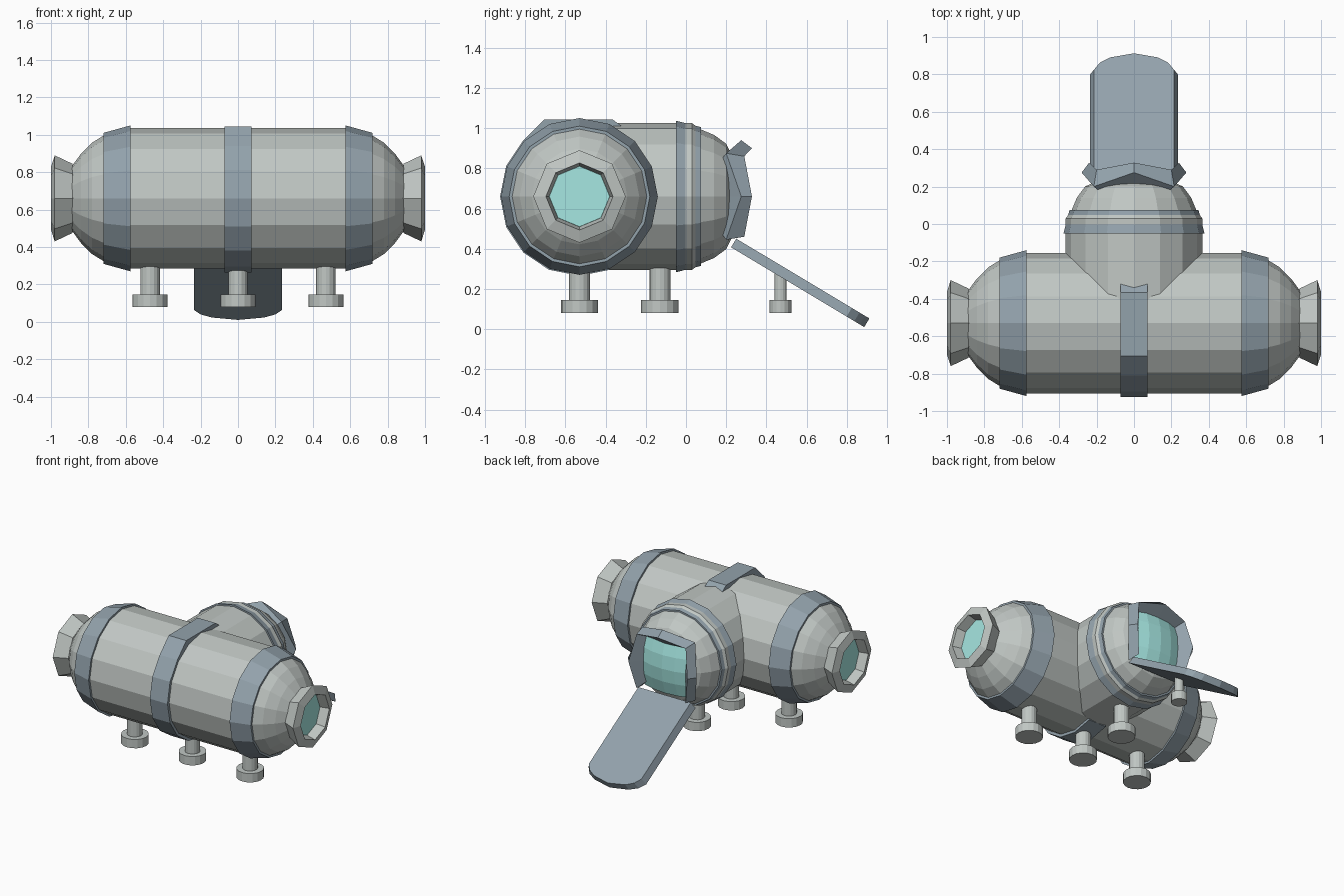
import bpy, bmesh
from math import cos, sin, pi
from mathutils import Vector

if "Cube" in bpy.data.objects:
    bpy.data.objects.remove(bpy.data.objects["Cube"])


def material(name, rgb):
    m = bpy.data.materials.new(name)
    m.diffuse_color = (*rgb, 1)
    m.use_nodes = True
    m.node_tree.nodes["Principled BSDF"].inputs["Base Color"].default_value = m.diffuse_color
    return m


HULL = material("hull_grey", (0.53, 0.57, 0.55))
TRIM = material("trim_blue_grey", (0.29, 0.36, 0.41))
GLASS = material("glass_teal", (0.38, 0.80, 0.76))


def finish(name, verts, faces, mat):
    bm = bmesh.new()
    vs = [bm.verts.new(v) for v in verts]
    for f in faces:
        bm.faces.new([vs[i] for i in f])
    bmesh.ops.remove_doubles(bm, verts=bm.verts, dist=1e-5)
    bmesh.ops.recalc_face_normals(bm, faces=bm.faces)
    me = bpy.data.meshes.new(name)
    bm.to_mesh(me)
    bm.free()
    me.materials.append(mat)
    ob = bpy.data.objects.new(name, me)
    bpy.context.collection.objects.link(ob)
    return ob


def loft(name, rings, mat, closed=False, caps=False):
    """Skin a list of equal-length rings; closed joins last ring to first."""
    n, m = len(rings[0]), len(rings)
    verts = [p for r in rings for p in r]
    faces = []
    for i in range(m if closed else m - 1):
        a, b = i * n, (i + 1) % m * n
        for j in range(n):
            k = (j + 1) % n
            faces.append((a + j, a + k, b + k, b + j))
    if caps:
        faces += [tuple(range(n)), tuple(range((m - 1) * n, m * n))]
    return finish(name, verts, faces, mat)


def lathe(name, profile, axis, n, centre, mat, closed=False, caps=False):
    """Revolve (distance, radius) points about the x, y or z axis."""
    place = {"x": lambda t, a, b: (t, a, b), "y": lambda t, a, b: (a, t, b),
             "z": lambda t, a, b: (a, b, t)}[axis]
    c = Vector(centre)
    rings = [[c + Vector(place(t, r * cos(2 * pi * j / n), r * sin(2 * pi * j / n)))
              for j in range(n)] for t, r in profile]
    return loft(name, rings, mat, closed, caps)


CY, CZ = -0.53, 0.66
AXIS = (0, CY, CZ)

# main hull with domed ends
end = [(0.6, 0.375), (0.72, 0.335), (0.78, 0.298), (0.84, 0.238), (0.89, 0.17)]
hull = [(-x, r) for x, r in reversed(end)] + end
lathe("main_hull", hull, "x", 16, AXIS, HULL, caps=True)

# end bands, portholes and glass, mirrored in x
for s, side in ((-1, "left"), (1, "right")):
    band = [(0.575, 0.36), (0.575, 0.39), (0.72, 0.35), (0.72, 0.32)]
    lathe(side + "_end_band", [(s * x, r) for x, r in band], "x", 16, AXIS, TRIM, closed=True)
    rim = [(0.87, 0.13), (0.885, 0.185), (0.98, 0.23), (1.0, 0.167), (0.93, 0.15)]
    lathe(side + "_porthole_rim", [(s * x, r) for x, r in rim], "x", 8, AXIS, HULL, closed=True)
    lathe(side + "_porthole_glass", [(s * 0.925, 0.157), (s * 0.935, 0.15)],
          "x", 8, AXIS, GLASS, caps=True)

# rear branch with domed end and band
branch = [(-0.53, 0.365), (0.03, 0.365), (0.07, 0.335), (0.14, 0.306),
          (0.20, 0.262), (0.235, 0.19), (0.26, 0.0)]
lathe("rear_branch", branch, "y", 16, (0, 0, CZ), HULL)
lathe("rear_band", [(-0.05, 0.35), (-0.05, 0.377), (0.075, 0.345), (0.075, 0.32)],
      "y", 16, (0, 0, CZ), TRIM, closed=True)

# middle strap: flat plate on top, following the hull round the front
outer = [(0.21, 0.35), (0.165, 0.383), (-0.175, 0.383)]
outer += [(-0.395 * cos(k * pi / 8), 0.395 * sin(k * pi / 8)) for k in range(2, -6, -1)]
rings = []
for y, z in outer:
    d = Vector((0, y, z))
    inner = d.normalized() * 0.355
    c = Vector(AXIS)
    w = Vector((0.072, 0, 0))
    rings.append([c + d - w, c + d + w, c + inner + w, c + inner - w])
loft("middle_strap", rings, TRIM, caps=True)

# bowed doorway frame, open at the bottom where the hatch hinges
corner = [(0.19, 0.18), (0.215, 0.20), (0.2, 0.29), (0.165, 0.22)]
middle = [(0.21, 0.20), (0.28, 0.275), (0.24, 0.328), (0.17, 0.25)]
path = [(-1, -1), (-1, 0), (-1, 1), (0, 1), (1, 1), (1, 0), (1, -1)]
rings = []
for px, pz in path:
    section = corner if px and pz else middle
    rings.append([(px * s, y, CZ + pz * s) for s, y in section])
loft("doorway_frame", rings, TRIM, caps=True)

# curved door glass
N = 4
verts = []
for j in range(N + 1):
    for i in range(N + 1):
        x, z = -0.19 + 0.38 * i / N, -0.2 + 0.39 * j / N
        verts.append((x, 0.283 - 1.0 * (x * x + z * z), CZ + z))
faces = [(j * 5 + i, j * 5 + i + 1, j * 5 + i + 6, j * 5 + i + 5)
         for j in range(N) for i in range(N)]
finish("door_glass", verts, faces, GLASS)

# lowered hatch ramp with bevelled sides and rounded tip
along, normal = Vector((0, 0.858, -0.514)), Vector((0, 0.514, 0.858))
start = Vector((0, 0.25, 0.45))
half = [(0.235, 0), (0.235, 0.67), (0.2, 0.715), (0.14, 0.747), (0, 0.772)]
outline = half + [(-x, u) for x, u in reversed(half[:-1])]
top = [start + along * u + Vector((x * 0.91, 0, 0)) for x, u in outline]
bottom = [start + along * u + Vector((x, 0, 0)) - normal * 0.05 for x, u in outline]
loft("hatch_ramp", [bottom, top], TRIM, caps=True)

# legs: round foot and stem
legs = [("left_leg", -0.47, CY, 1, 0.31), ("centre_leg", 0, CY, 1, 0.31),
        ("right_leg", 0.47, CY, 1, 0.31), ("rear_leg", 0, -0.13, 1, 0.33),
        ("hatch_leg", 0, 0.47, 0.58, 0.28)]
for name, x, y, k, z in legs:
    foot = [(0.08, 0.093 * k), (0.145, 0.093 * k), (0.145, 0.052 * k), (z, 0.052 * k)]
    lathe(name, foot, "z", 16, (x, y, 0), HULL, caps=True)
